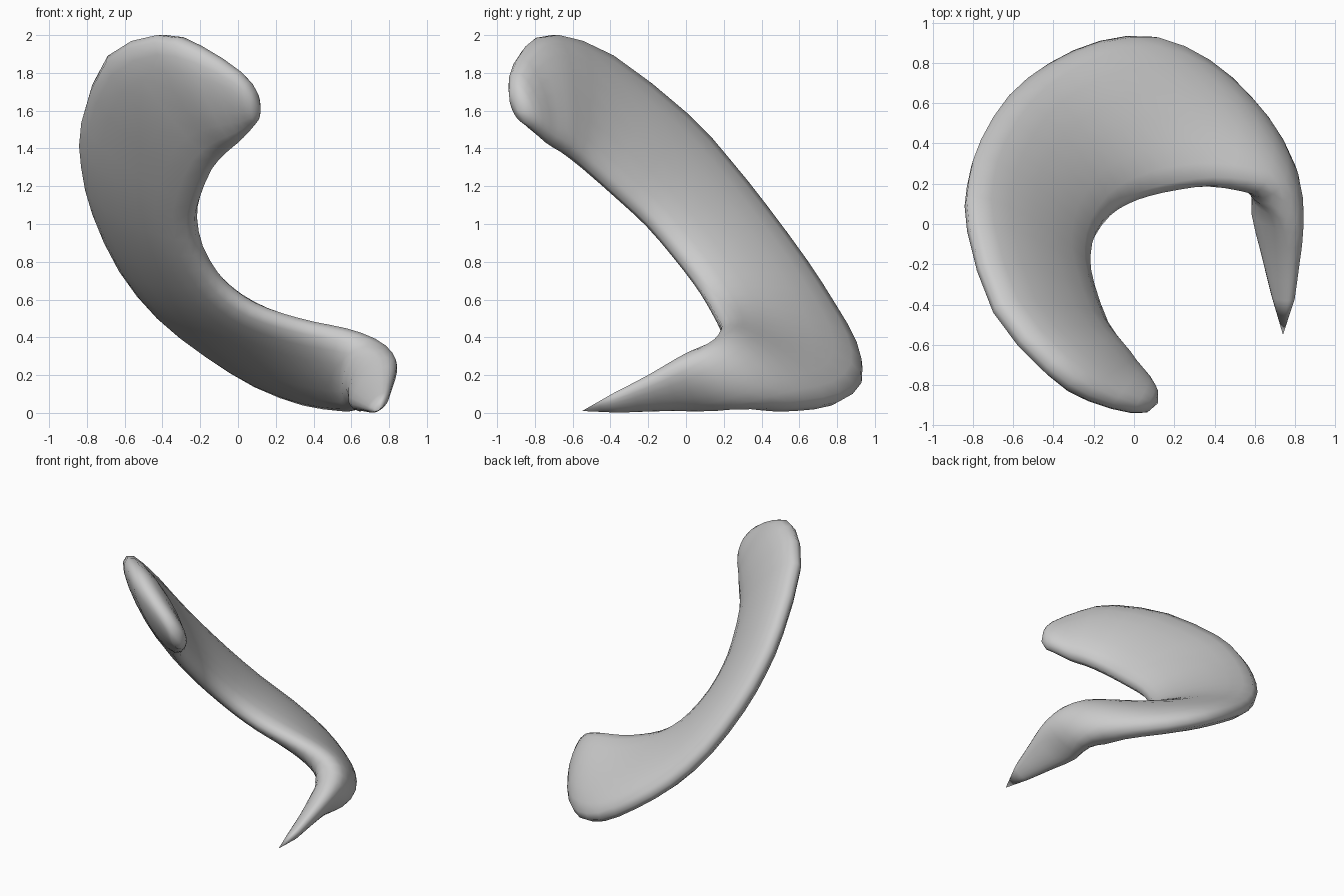
import bpy, bmesh, math
from mathutils import Vector

cube = bpy.data.objects.get("Cube")
if cube:
    bpy.data.objects.remove(cube)

# Plain grey clay
clay = bpy.data.materials.new("grey_clay")
clay.use_nodes = True
colour = (0.6, 0.6, 0.6, 1)
clay.diffuse_color = colour
clay.node_tree.nodes["Principled BSDF"].inputs["Base Color"].default_value = colour

# Inner and outer rims of the curved blade, from the upper end to the hook
inner_rim = [(.1, -.85, 1.54), (.06, -.78, 1.49), (0, -.71, 1.43), (-.06, -.63, 1.38),
             (-.14, -.52, 1.29), (-.21, -.33, 1.12), (-.23, -.2, 1), (-.2, -.07, .85),
             (-.12, .04, .71), (-.03, .1, .62), (.08, .14, .55), (.22, .17, .5),
             (.38, .19, .46), (.55, .18, .43), (.69, .15, .39), (.78, .07, .34),
             (.82, -.04, .28), (.81, -.2, .19), (.79, -.38, .1)]
outer_rim = [(.08, -.92, 1.7), (0, -.92, 1.8), (-.22, -.85, 1.94), (-.43, -.71, 2),
             (-.69, -.41, 1.89), (-.82, 0, 1.57), (-.82, .22, 1.33), (-.76, .42, 1.08),
             (-.62, .64, .78), (-.42, .8, .53), (-.17, .91, .33), (.1, .93, .16),
             (.36, .81, .06), (.56, .62, .03), (.65, .44, .02), (.66, .25, .02),
             (.61, .07, .02), (.64, -.13, .02), (.69, -.36, .01)]
upper_tip = Vector((.12, -.89, 1.6))
hook_tip = Vector((.74, -.55, .01))
SIDES = 18


def refine(points):
    """Add a smooth in-between point to every span."""
    p = [Vector(c) for c in points]
    p = [2 * p[0] - p[1]] + p + [2 * p[-1] - p[-2]]
    result = []
    for a, b, c, d in zip(p, p[1:], p[2:], p[3:]):
        result += [b, (9 * (b + c) - a - d) / 16]
    return result + [p[-2]]


inner = refine(inner_rim)
outer = refine(outer_rim)
middle = [(a + b) / 2 for a, b in zip(inner, outer)]
path = [upper_tip] + middle + [hook_tip]
last = len(middle) - 1


def half_thickness(i):
    """Full along the body, tapering at both ends."""
    return min(.045 + .012 * i, .105, .03 + .011 * (last - i))


def fold_fill(i):
    """Extra thickness inside the bend."""
    return .05 * math.exp(-((i - 29) / 3) ** 2)


# Loft rounded sections between the two rims
bm = bmesh.new()
rings = []
for i, centre in enumerate(middle):
    across = (outer[i] - inner[i]) / 2
    normal = (path[i + 2] - path[i]).cross(across).normalized()
    ring = []
    for k in range(SIDES):
        a = 2 * math.pi * k / SIDES
        side = math.copysign(abs(math.sin(a)) ** .85, math.sin(a))
        depth = half_thickness(i) + (fold_fill(i) if side < 0 else .01)
        p = centre + across * math.cos(a) + normal * depth * side
        p.z = max(p.z, 0)
        ring.append(bm.verts.new(p))
    rings.append(ring)

for r, s in zip(rings, rings[1:]):
    for k in range(SIDES):
        n = (k + 1) % SIDES
        bm.faces.new((r[k], r[n], s[n], s[k]))
for ring, tip in ((rings[0], upper_tip), (rings[-1], hook_tip)):
    v = bm.verts.new(tip)
    for k in range(SIDES):
        bm.faces.new((ring[k], ring[(k + 1) % SIDES], v))
bmesh.ops.recalc_face_normals(bm, faces=bm.faces)
for f in bm.faces:
    f.smooth = True

mesh = bpy.data.meshes.new("curved_blade")
bm.to_mesh(mesh)
bm.free()
mesh.materials.append(clay)
blade = bpy.data.objects.new("curved_blade", mesh)
bpy.context.collection.objects.link(blade)
